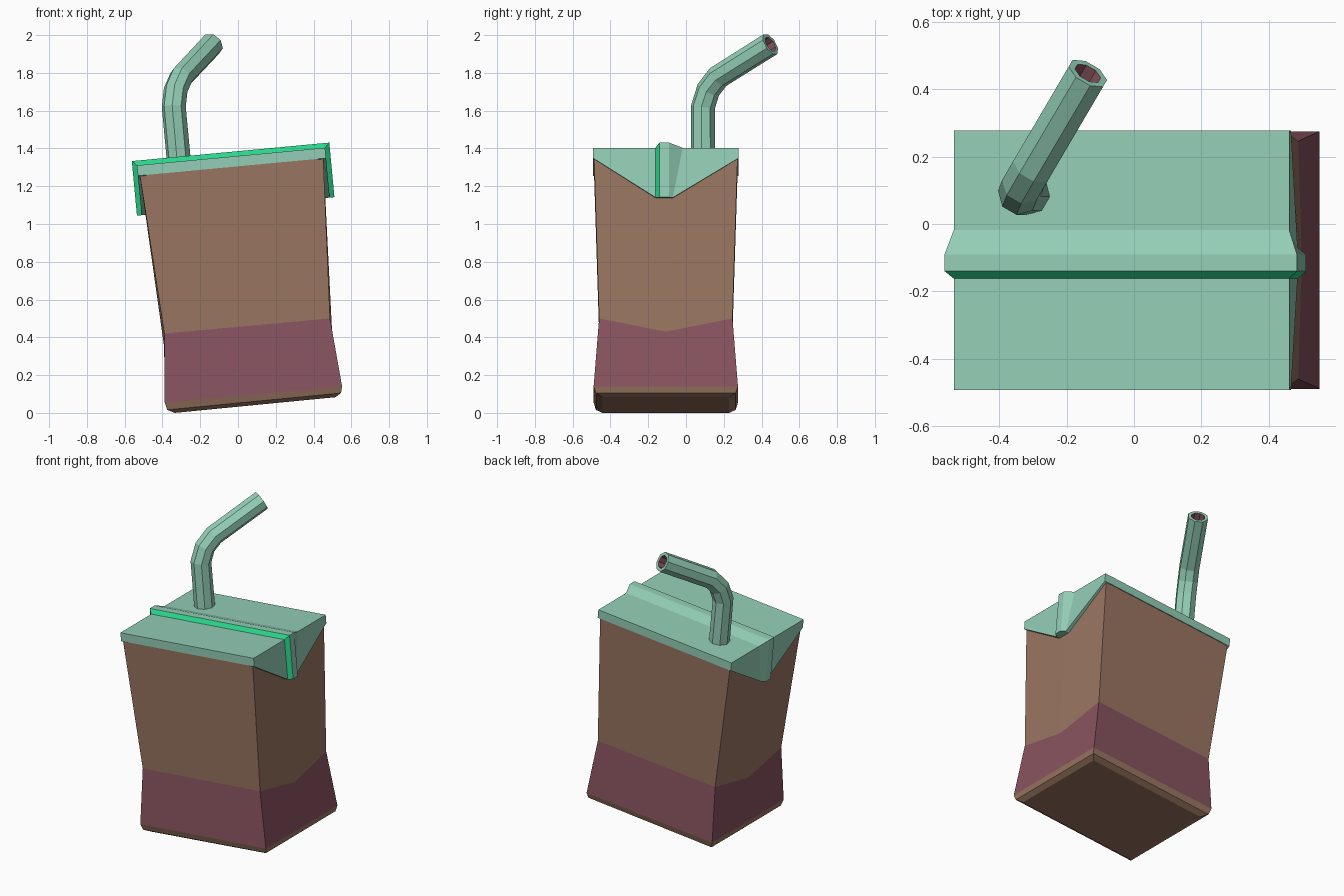
import bpy, bmesh, math
from mathutils import Vector

if "Cube" in bpy.data.objects:
    bpy.data.objects.remove(bpy.data.objects["Cube"])


def srgb(r, g, b):
    f = lambda c: c / 12.92 if c <= 0.04045 else ((c + 0.055) / 1.055) ** 2.4
    return (f(r / 255), f(g / 255), f(b / 255), 1)


def material(name, rgb):
    m = bpy.data.materials.new(name)
    m.diffuse_color = srgb(*rgb)
    m.use_nodes = True
    m.node_tree.nodes["Principled BSDF"].inputs["Base Color"].default_value = m.diffuse_color
    return m


brown = material("brown card", (154, 118, 97))
plum = material("plum band", (136, 83, 95))
mint = material("mint lid", (148, 207, 183))
green = material("bright green", (42, 215, 140))


def finish(bm, name, mats):
    bmesh.ops.recalc_face_normals(bm, faces=bm.faces[:])
    me = bpy.data.meshes.new(name)
    bm.to_mesh(me)
    bm.free()
    ob = bpy.data.objects.new(name, me)
    bpy.context.collection.objects.link(ob)
    for m in mats:
        me.materials.append(m)
    return ob


def loft(bm, rings, closed=True, caps=True, mat=lambda i, j: 0):
    """Skin a list of point rings; mat(ring, side) picks the material."""
    vs = [[bm.verts.new(p) for p in r] for r in rings]
    n = len(rings[0])
    for i in range(len(vs) - 1):
        for j in range(n if closed else n - 1):
            k = (j + 1) % n
            f = bm.faces.new((vs[i][j], vs[i][k], vs[i + 1][k], vs[i + 1][j]))
            f.material_index = mat(i, j)
    if caps:
        bm.faces.new(vs[0])
        bm.faces.new(vs[-1])
    return vs


YC = -0.107        # middle of the carton in y
TILT = math.radians(5.35)
CO, SI = math.cos(TILT), math.sin(TILT)


def lid(u, y, w):
    """Point in the tilted frame of the lid (u along, w up)."""
    return Vector((-0.037 + u * CO - w * SI, y, 1.357 + u * SI + w * CO))


# carton: leaning rings with a middle point on each side panel
def ring(xl, zl, xr, zr, hy, ml=None, mr=None):
    ml, mr = ml or (xl, zl), mr or (xr, zr)
    return [(xl, YC - hy, zl), (xr, YC - hy, zr), (mr[0], YC, mr[1]),
            (xr, YC + hy, zr), (xl, YC + hy, zl), (ml[0], YC, ml[1])]


bm = bmesh.new()
loft(bm, [ring(-.335, .0, .515, .083, .335),
          ring(-.375, .016, .545, .105, .370),
          ring(-.388, .055, .551, .140, .382),
          ring(-.390, .420, .487, .500, .353, (-.391, .35), (.498, .43)),
          ring(-.521, 1.27, .451, 1.36, .380)],
     mat=lambda i, j: 1 if i == 2 else 0)
finish(bm, "carton", [brown, plum])

# lid slab
Y0, Y1 = -.492, .278
bm = bmesh.new()
loft(bm, [[lid(u, Y0, w), lid(u, Y1, w), lid(u, Y1, w - .055), lid(u, Y0, w - .055)]
          for u, w in ((-.5, 0), (.5, 0))])
finish(bm, "lid_slab", [mint])

# folded side flaps
FLAP = [(Y0, 0), (Y0, -.055), (-.16, -.265), (-.07, -.265), (Y1, -.055), (Y1, 0)]
for name, s in (("left_flap", -1), ("right_flap", 1)):
    bm = bmesh.new()
    loft(bm, [[lid(s * u, y, w) for y, w in FLAP] for u in (.455, .5)])
    finish(bm, name, [mint])

# raised seam running over the lid and down both flaps
H = [0, .025, .025, 0]
TOP_Y = [-.162, -.140, -.090, -.018]
END_Y = [-.162, -.140, -.090, -.070]


def seam_end(s):
    return [lid(s * (.5 + h), y, -.265) for y, h in zip(END_Y, H)]


def seam_corner(s):
    return [lid(s * (.5 + h), y, h) for y, h in zip(TOP_Y, H)]


bm = bmesh.new()
loft(bm, [seam_end(-1), seam_corner(-1), seam_corner(1), seam_end(1)],
     closed=False, mat=lambda i, j: 1 if j == 0 else 0)
finish(bm, "lid_seam", [mint, green])

# bent straw: outer tube, rim, then the hollow inside
PATH = [Vector(p) for p in ((-.311, .09, 1.31), (-.340, .09, 1.62), (-.330, .118, 1.71),
                            (-.300, .170, 1.778), (-.137, .447, 1.952))]
side = Vector((.277, -.163, 0)).normalized()


def straw_ring(i, r):
    a, b = PATH[max(i - 1, 0)], PATH[min(i + 1, len(PATH) - 1)]
    d1 = (PATH[i] - a).normalized()
    d2 = (b - PATH[i]).normalized()
    t = (d1 + d2).normalized()
    n = (side - t * side.dot(t)).normalized()
    m = t.cross(n)
    return [PATH[i] + r * (n * math.cos(q) + m * math.sin(q))
            for q in (math.tau * (k + .5) / 8 for k in range(8))]


R, RI = .064, .043
bm = bmesh.new()
loft(bm, [straw_ring(i, R) for i in range(5)] + [straw_ring(i, RI) for i in (4, 3, 2, 1)],
     mat=lambda i, j: 1 if i > 4 else 0)
finish(bm, "straw", [mint, plum])
